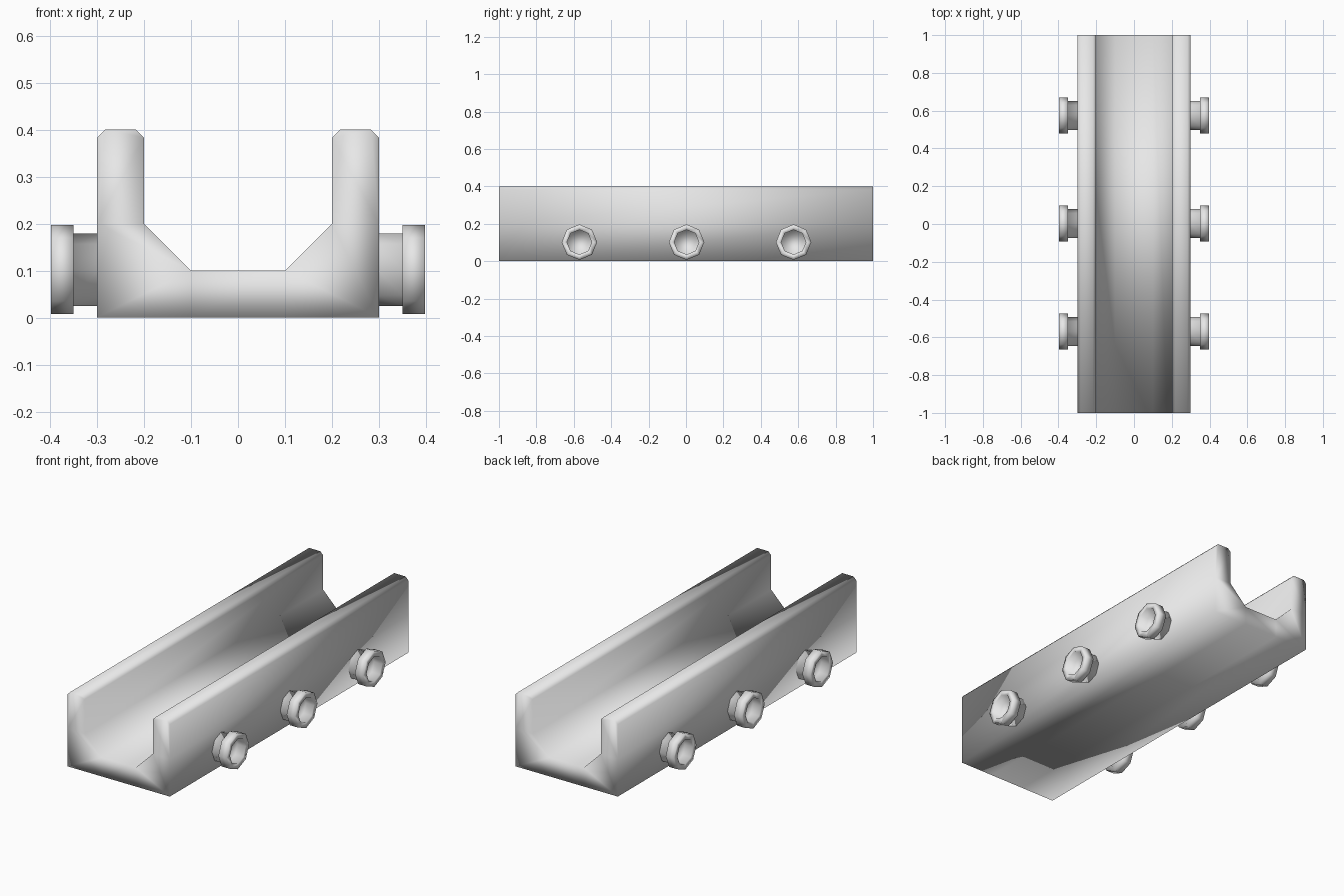
import bpy, bmesh, math

if "Cube" in bpy.data.objects:
    bpy.data.objects.remove(bpy.data.objects["Cube"])

grey = bpy.data.materials.new("light grey")
grey.diffuse_color = (0.8, 0.8, 0.8, 1)
grey.use_nodes = True
grey.node_tree.nodes["Principled BSDF"].inputs["Base Color"].default_value = grey.diffuse_color


def finish(name, bm):
    bmesh.ops.recalc_face_normals(bm, faces=bm.faces)
    mesh = bpy.data.meshes.new(name)
    bm.to_mesh(mesh)
    bm.free()
    mesh.materials.append(grey)
    mesh.shade_smooth()
    obj = bpy.data.objects.new(name, mesh)
    bpy.context.collection.objects.link(obj)
    return obj


# Channel: cross-section in cells (floor, sloped corners, walls), extruded along y
bm = bmesh.new()
cells = [[(-.1, 0), (.1, 0), (.1, .1), (-.1, .1)]]
for s in (-1, 1):
    cells += [
        [(s * .1, 0), (s * .3, 0), (s * .3, .2), (s * .2, .2), (s * .1, .1)],
        [(s * .2, .2), (s * .3, .2), (s * .3, .383), (s * .283, .4),
         (s * .217, .4), (s * .2, .383)],
    ]
for cell in cells:
    bm.faces.new([bm.verts.new((x, -1, z)) for x, z in cell])
bmesh.ops.remove_doubles(bm, verts=bm.verts, dist=0.001)
bmesh.ops.recalc_face_normals(bm, faces=bm.faces)
front = bm.faces[:]
back = bmesh.ops.extrude_face_region(bm, geom=front, use_keep_orig=True)["geom"]
bmesh.ops.translate(bm, vec=(0, 2, 0),
                    verts=[v for v in back if isinstance(v, bmesh.types.BMVert)])
finish("channel", bm)

# Side studs: octagonal shaft, wider head and a recessed socket, as (radius, x)
STUD = [(.077, .295), (.077, .35), (.095, .35), (.095, .398), (.066, .398), (.066, .35)]


def stud(name, side, y):
    bm = bmesh.new()
    rings = []
    for r, x in STUD:
        rings.append([bm.verts.new((side * x, y + r * math.cos(i * math.pi / 4),
                                    .102 + r * math.sin(i * math.pi / 4)))
                      for i in range(8)])
    for a, b in zip(rings, rings[1:]):
        for i in range(8):
            j = (i + 1) % 8
            bm.faces.new((a[i], a[j], b[j], b[i]))
    bm.faces.new(rings[0])
    bm.faces.new(rings[-1])
    finish(name, bm)


for side, label in ((-1, "left"), (1, "right")):
    for n, y in enumerate((-.57, .003, .575), 1):
        stud(f"{label}_stud_{n}", side, y)
